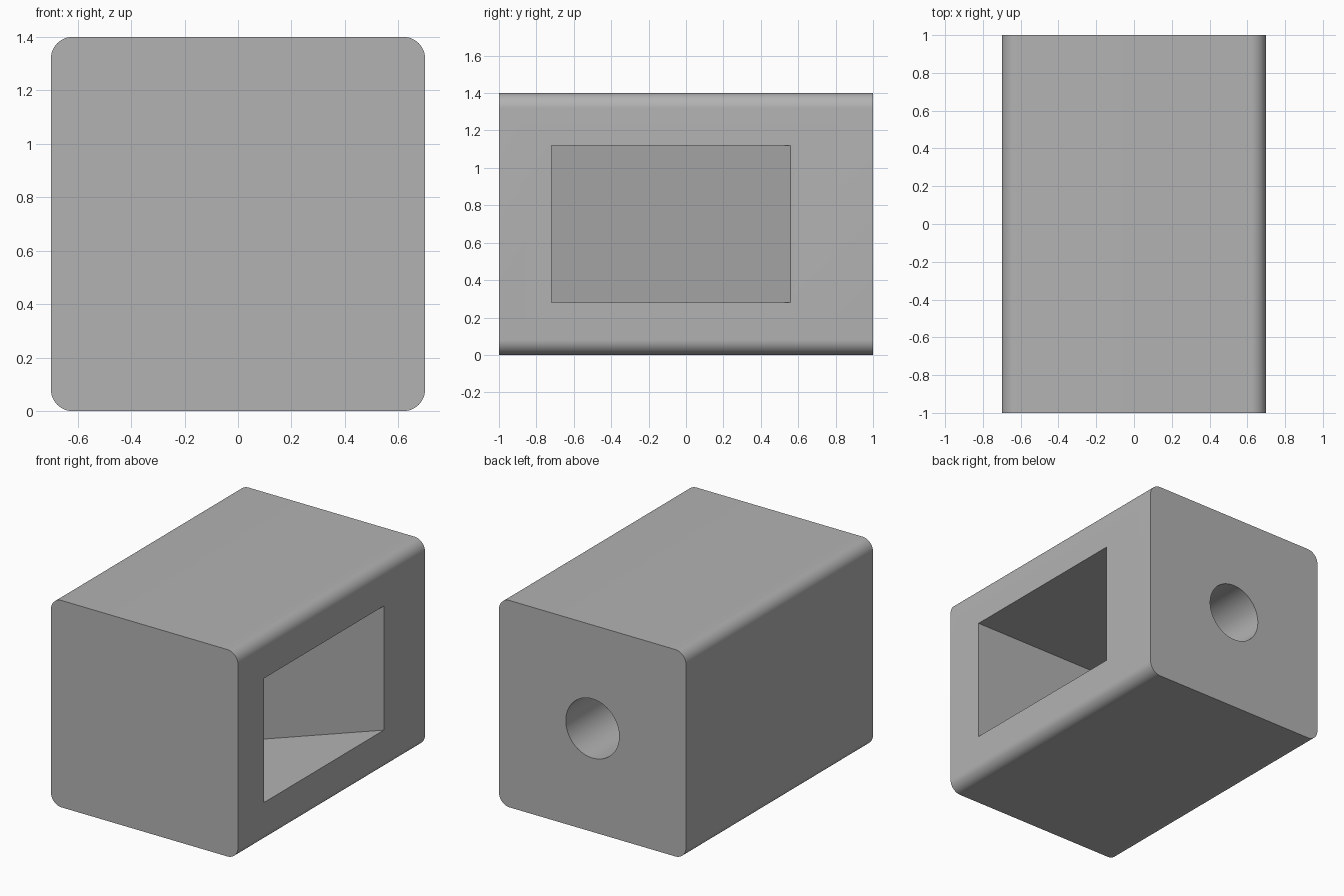
import bpy, bmesh, math
from mathutils import Matrix, Vector

old = bpy.data.objects.get("Cube")
if old:
    bpy.data.objects.remove(old, do_unlink=True)

WIDTH, LENGTH, RADIUS = 1.4, 2.0, 0.08

grey = bpy.data.materials.new("plain grey")
grey.use_nodes = True
grey.diffuse_color = (0.45, 0.45, 0.45, 1)
grey.node_tree.nodes["Principled BSDF"].inputs["Base Color"].default_value = grey.diffuse_color


def prism(name, profile, direction):
    """Sweep a closed planar profile along a direction."""
    bm = bmesh.new()
    face = bm.faces.new([bm.verts.new(p) for p in profile])
    swept = bmesh.ops.extrude_face_region(bm, geom=[face])["geom"]
    verts = [v for v in swept if isinstance(v, bmesh.types.BMVert)]
    bmesh.ops.translate(bm, verts=verts, vec=direction)
    bmesh.ops.recalc_face_normals(bm, faces=bm.faces)
    mesh = bpy.data.meshes.new(name)
    bm.to_mesh(mesh)
    bm.free()
    mesh.materials.append(grey)
    obj = bpy.data.objects.new(name, mesh)
    bpy.context.collection.objects.link(obj)
    return obj


def arc(cx, cz, radius, start, sweep, steps):
    """Points on an arc in the xz plane."""
    angles = [math.radians(start + sweep * i / steps) for i in range(steps + 1)]
    return [(cx + radius * math.cos(a), cz + radius * math.sin(a)) for a in angles]


# Block with four rounded long edges
half, inner = WIDTH / 2, WIDTH / 2 - RADIUS
outline = []
for i, (sx, sz) in enumerate([(1, 1), (-1, 1), (-1, -1), (1, -1)]):
    outline += arc(sx * inner, half + sz * inner, RADIUS, 90 * i, 90, 12)
block = prism("block", [(x, -LENGTH / 2, z) for x, z in outline], (0, LENGTH, 0))

# Wedge pocket in the side, its far wall slanted at 45 degrees
front, back, low, high, over = -0.72, 0.56, 0.28, 1.12, 0.1
depth = back - front
wedge = [(half - depth, front, low), (half + over, front, low),
         (half + over, back, low), (half, back, low)]
pocket_cutter = prism("pocket_cutter", wedge, (0, 0, high - low))

# Blind round bore in the back
circle = arc(0, half, 0.2, 0, 360, 64)[:-1]
bore_cutter = prism("bore_cutter", [(x, 0.4, z) for x, z in circle], (0, 0.8, 0))

# Cut both openings
bpy.context.view_layer.objects.active = block
for cutter in (pocket_cutter, bore_cutter):
    cut = block.modifiers.new(cutter.name, "BOOLEAN")
    cut.operation, cut.solver, cut.object = "DIFFERENCE", "EXACT", cutter
    bpy.ops.object.modifier_apply(modifier=cut.name)
    bpy.data.objects.remove(cutter, do_unlink=True)

# Smooth the rounded edges and the bore
bpy.ops.object.select_all(action="DESELECT")
block.select_set(True)
bpy.ops.object.shade_smooth_by_angle(angle=math.radians(30))
